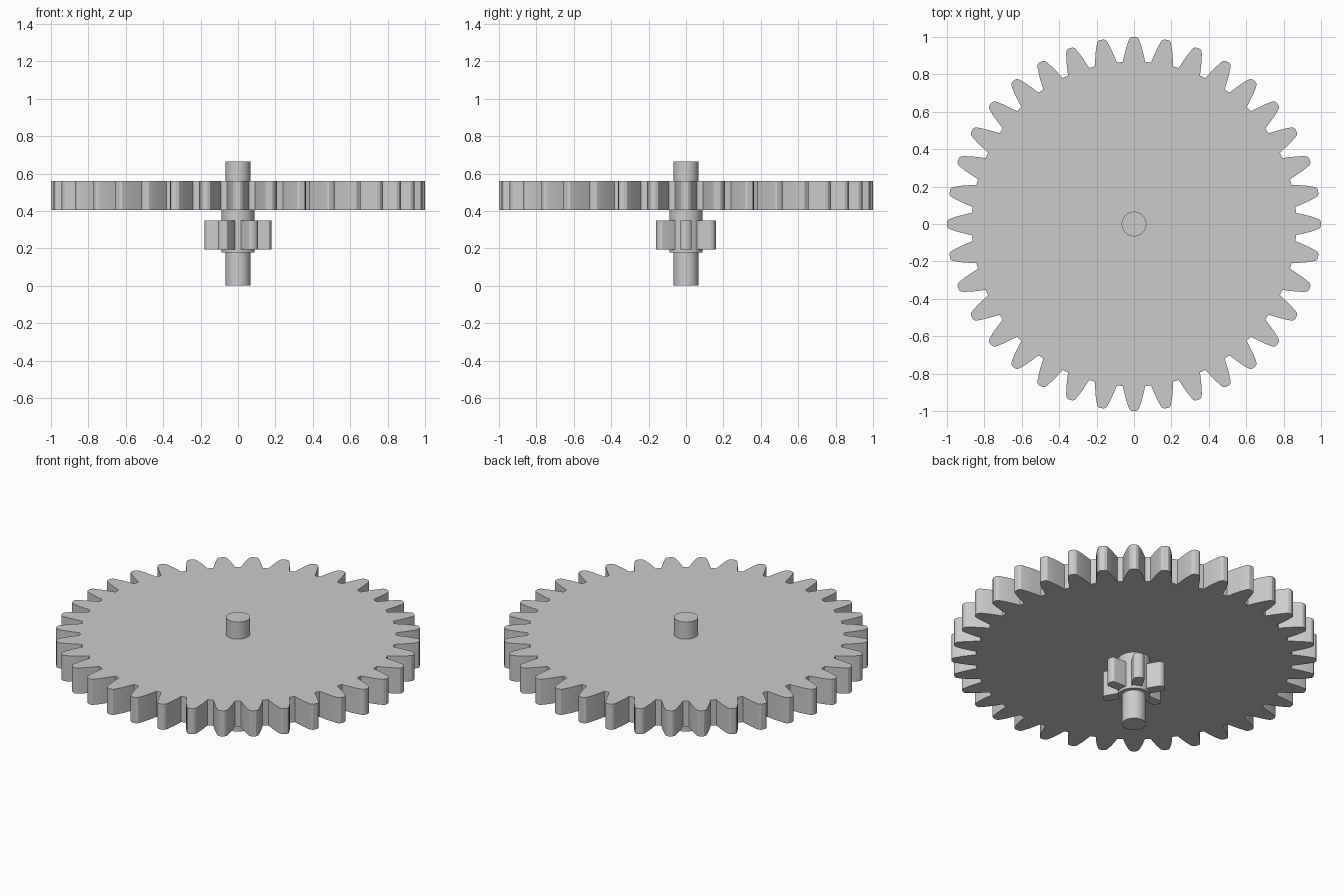
import bpy, bmesh
from math import cos, sin, pi, radians

cube = bpy.data.objects.get("Cube")
if cube:
    bpy.data.objects.remove(cube)

grey = bpy.data.materials.new("light_grey")
grey.use_nodes = True
colour = (0.6, 0.6, 0.6, 1)
grey.diffuse_color = colour
grey.node_tree.nodes["Principled BSDF"].inputs["Base Color"].default_value = colour


def extrude_outline(name, outline, bottom, top):
    """Raise a closed flat outline into a solid."""
    bm = bmesh.new()
    face = bm.faces.new([bm.verts.new((x, y, bottom)) for x, y in outline])
    raised = bmesh.ops.extrude_face_region(bm, geom=[face])["geom"]
    for v in raised:
        if isinstance(v, bmesh.types.BMVert):
            v.co.z = top
    bmesh.ops.recalc_face_normals(bm, faces=bm.faces)
    mesh = bpy.data.meshes.new(name)
    bm.to_mesh(mesh)
    bm.free()
    mesh.materials.append(grey)
    obj = bpy.data.objects.new(name, mesh)
    bpy.context.collection.objects.link(obj)
    bpy.ops.object.select_all(action='DESELECT')
    obj.select_set(True)
    bpy.context.view_layer.objects.active = obj
    bpy.ops.object.shade_smooth_by_angle(angle=radians(30))
    return obj


def circle(radius, sides=64):
    return [(radius * cos(2 * pi * i / sides), radius * sin(2 * pi * i / sides))
            for i in range(sides)]


def gear_outline(teeth, half_tooth):
    """Mirror half a tooth (radius, half width) and repeat it round the axis."""
    tooth = [(r, -w) for r, w in half_tooth] + [(r, w) for r, w in reversed(half_tooth)]
    points = []
    for i in range(teeth):
        a = 2 * pi * i / teeth
        points += [(r * cos(a) - w * sin(a), r * sin(a) + w * cos(a)) for r, w in tooth]
    return points


# Large wheel
wheel_tooth = [(0.866, 0.06), (0.91, 0.05), (0.945, 0.041), (0.975, 0.031),
               (0.992, 0.024), (1.0, 0.012)]
extrude_outline("large_gear", gear_outline(36, wheel_tooth), 0.405, 0.56)

# Pinion with straight-sided, round-tipped teeth
pinion_tooth = [(0.08, 0.03), (0.155, 0.03), (0.165, 0.028), (0.174, 0.02), (0.179, 0.008)]
extrude_outline("pinion_gear", gear_outline(6, pinion_tooth), 0.195, 0.35)

# Hub and shaft
extrude_outline("hub", circle(0.089), 0.178, 0.41)
extrude_outline("shaft", circle(0.066), 0.0, 0.663)
